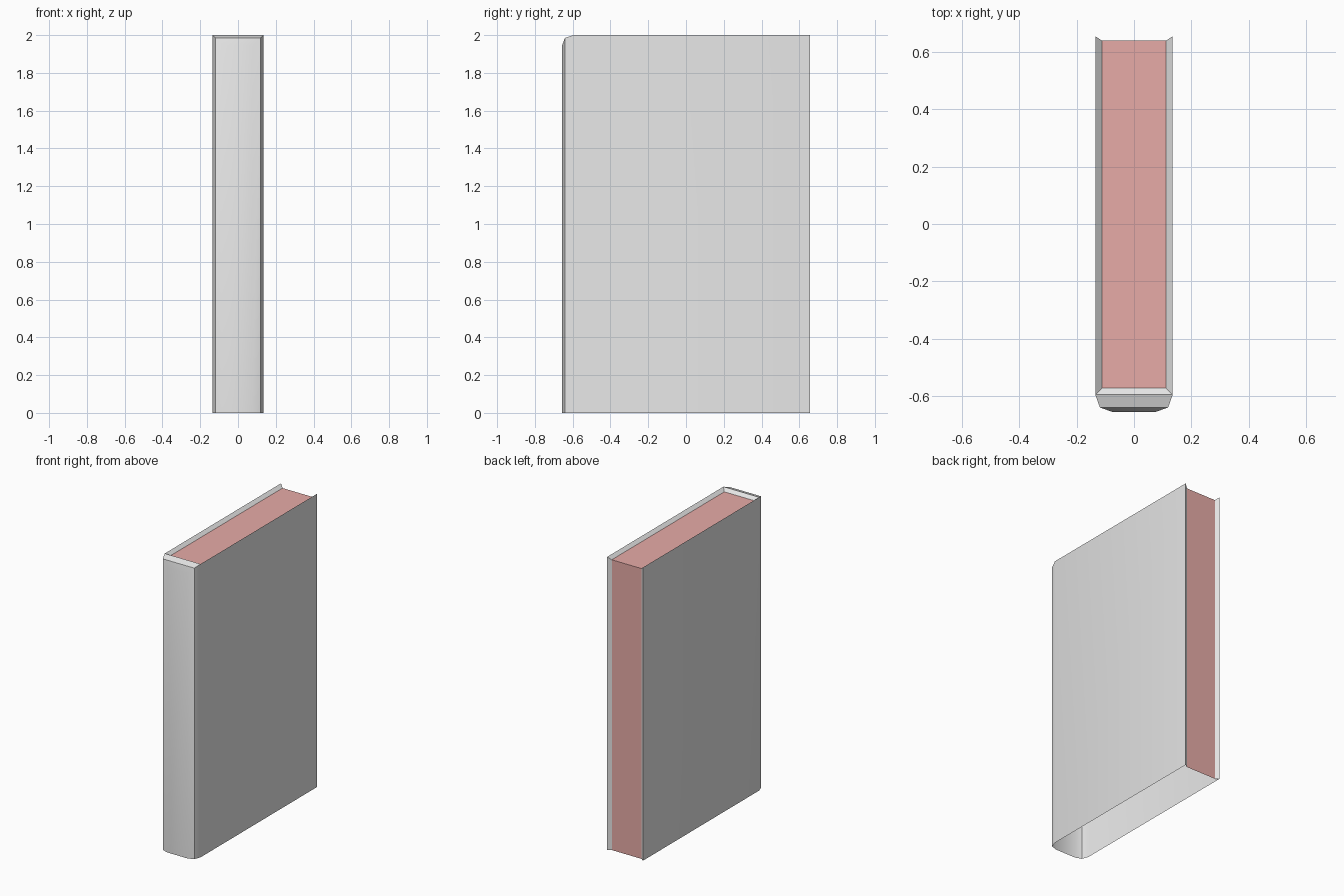
import bpy
import math

cube = bpy.data.objects.get("Cube")
if cube:
    bpy.data.objects.remove(cube, do_unlink=True)


def make_material(name, rgb):
    mat = bpy.data.materials.new(name)
    mat.use_nodes = True
    mat.diffuse_color = (*rgb, 1)
    mat.node_tree.nodes["Principled BSDF"].inputs["Base Color"].default_value = (*rgb, 1)
    return mat


def make_object(name, verts, faces, mat):
    mesh = bpy.data.meshes.new(name)
    mesh.from_pydata(verts, [], faces)
    mesh.validate()
    mesh.materials.append(mat)
    obj = bpy.data.objects.new(name, mesh)
    bpy.context.collection.objects.link(obj)
    return obj


def mirrored(points):
    return [(-x, y, z) for x, y, z in reversed(points)]


grey = make_material("cover grey", (0.8, 0.8, 0.8))
pink = make_material("page pink", (0.8, 0.41, 0.39))

# Top outline of one side: page edge, cover back, cover front, spine bevels
page_back = (-0.112, 0.64, 1.98)
page_front = (-0.112, -0.573, 1.98)
half = [page_back,
        (-0.135, 0.656, 2.0),
        (-0.135, -0.596, 2.0),
        (-0.119, -0.641, 1.985),
        (-0.075, -0.656, 1.945)]
top = half + mirrored(half)
count = len(top)
last = count - 1

# Cover: walls dropped from the outline, open underneath
verts = top + [(x, y, 0) for x, y, z in top] + [page_front] + mirrored([page_front])
rim_r, rim_l = 2 * count, 2 * count + 1
faces = [(count + i, count + i + 1, i + 1, i) for i in range(last)]
# Bevelled head of the spine
faces += [(i, i + 1, last - i - 1, last - i) for i in (2, 3)]
# Sloped rim down to the pages
faces += [(1, 2, rim_r, 0),
          (2, last - 2, rim_l, rim_r),
          (last - 2, last - 1, last, rim_l)]
cover = make_object("cover", verts, faces, grey)

# Pages: top and fore edge
edge = [page_front, page_back, (page_back[0], page_back[1], 0)]
pages = make_object("pages", edge + mirrored(edge),
                    [(0, 5, 4, 1), (4, 3, 2, 1)], pink)

# Soft spine, crisp edges elsewhere
bpy.ops.object.select_all(action="DESELECT")
cover.select_set(True)
bpy.context.view_layer.objects.active = cover
bpy.ops.object.shade_smooth_by_angle(angle=math.radians(30))
